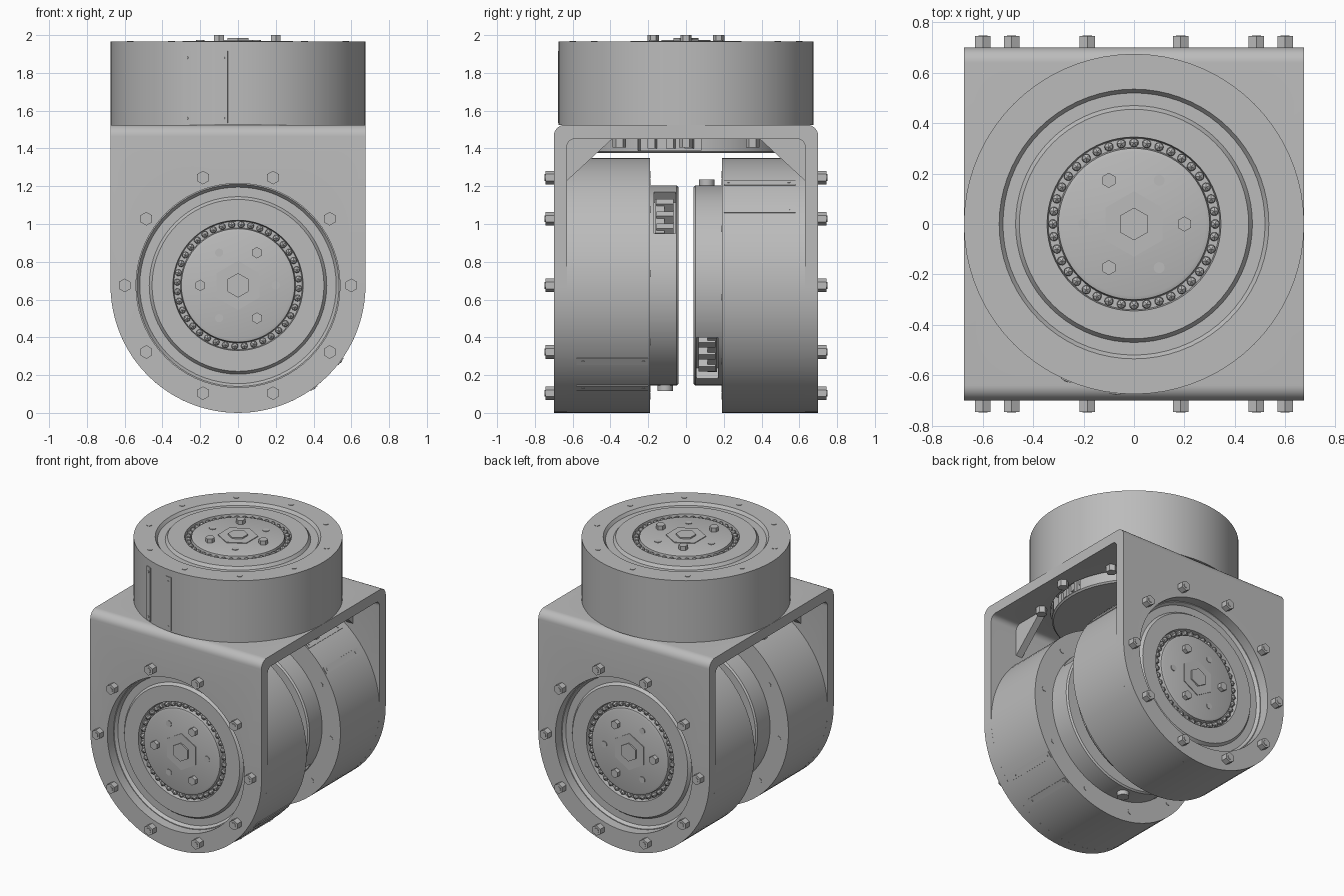
import bpy, bmesh, math
from mathutils import Matrix, Vector

if "Cube" in bpy.data.objects:
    bpy.data.objects.remove(bpy.data.objects["Cube"])

R, STEP_R, H = 0.675, 0.53, 0.44          # drum radius, rear step radius, drum height
AXIS_Z, DECK_Z, BOLT_R = 0.675, 1.525, 0.6
rad = math.radians
T, Rot = Matrix.Translation, Matrix.Rotation

grey = bpy.data.materials.new("machined_grey")
grey.use_nodes = True
grey.diffuse_color = (0.5, 0.5, 0.5, 1)
grey.node_tree.nodes["Principled BSDF"].inputs["Base Color"].default_value = (0.5, 0.5, 0.5, 1)


def make(name, bm):
    bmesh.ops.recalc_face_normals(bm, faces=bm.faces)
    mesh = bpy.data.meshes.new(name)
    bm.to_mesh(mesh)
    bm.free()
    mesh.materials.append(grey)
    ob = bpy.data.objects.new(name, mesh)
    bpy.context.collection.objects.link(ob)
    return ob


def smooth(ob):
    bpy.ops.object.select_all(action='DESELECT')
    ob.select_set(True)
    bpy.context.view_layer.objects.active = ob
    bpy.ops.object.shade_smooth_by_angle(angle=rad(30))
    return ob


def polar(angle, r, z):
    return Rot(rad(angle), 4, 'Z') @ T((r, 0, z))


def cyl(bm, r, depth, m, seg=24):
    bmesh.ops.create_cone(bm, cap_ends=True, segments=seg, radius1=r, radius2=r,
                          depth=depth, matrix=m)


def box(bm, size, m):
    bmesh.ops.create_cube(bm, size=1, matrix=m @ Matrix.Diagonal((*size, 1)))


def lathe(name, profile):
    bm = bmesh.new()
    vs = [bm.verts.new((r, 0, z)) for r, z in profile]
    es = [bm.edges.new(p) for p in zip(vs, vs[1:])]
    bmesh.ops.spin(bm, geom=vs + es, cent=(0, 0, 0), axis=(0, 0, 1),
                   angle=math.tau, steps=72, use_merge=True)
    bmesh.ops.remove_doubles(bm, verts=bm.verts, dist=0.0001)
    return make(name, bm)


def prism(name, points, depth, m):
    bm = bmesh.new()
    face = bm.faces.new([bm.verts.new((x, y, -depth / 2)) for x, y in points])
    out = bmesh.ops.extrude_face_region(bm, geom=[face])
    bmesh.ops.translate(bm, vec=(0, 0, depth),
                        verts=[v for v in out["geom"] if isinstance(v, bmesh.types.BMVert)])
    bm.transform(m)
    return make(name, bm)


def arc(cx, cy, r, a0, a1, n):
    return [(cx + r * math.cos(rad(a0 + (a1 - a0) * i / n)),
             cy + r * math.sin(rad(a0 + (a1 - a0) * i / n))) for i in range(n + 1)]


def boolean(ob, cutter, op='DIFFERENCE'):
    mod = ob.modifiers.new("cut", 'BOOLEAN')
    mod.object, mod.operation, mod.solver = cutter, op, 'EXACT'
    bpy.ops.object.select_all(action='DESELECT')
    ob.select_set(True)
    bpy.context.view_layer.objects.active = ob
    bpy.ops.object.modifier_apply(modifier=mod.name)
    bpy.data.objects.remove(cutter)


# --- One actuator, outer face towards local +z ---
parts = []

# Drum with sloped ring recess, bearing channel and raised rotor
parts.append(lathe("drum", [
    (0, 0), (R, 0), (R, H), (0.535, H), (0.52, H - 0.02), (0.47, H - 0.02), (0.455, H),
    (0.345, H), (0.34, H - 0.03), (0.305, H - 0.03), (0.3, H), (0.285, H + 0.005),
    (0, H + 0.005)]))

# Rear step with a notch for the connector
step = lathe("rear_step", [(0, -0.15), (STEP_R - 0.01, -0.15), (STEP_R, -0.14),
                           (STEP_R, 0.01), (0, 0.01)])
bm = bmesh.new()
box(bm, (0.2, 0.34, 0.115), polar(-10, 0.53, -0.0775))
boolean(step, make("notch_cutter", bm))
parts.append(step)

# Connector block with teeth inside the notch
bm = bmesh.new()
box(bm, (0.06, 0.28, 0.05), polar(-10, 0.45, -0.05))
for i in (-1, 0, 1):
    box(bm, (0.07, 0.04, 0.09), polar(-10, 0.46, -0.08) @ T((0, i * 0.1, 0)))
parts.append(make("connector", bm))

# Cable knob on the step
bm = bmesh.new()
cyl(bm, 0.04, 0.08, polar(210, 0.52, -0.08) @ Rot(rad(90), 4, 'Y'))
parts.append(make("cable_knob", bm))

# Pair of rails on the drum side, with small rivets
bm = bmesh.new()
for off in (-0.1, 0.1):
    rail = polar(255, R - 0.008, 0.2) @ Rot(rad(off / R * 57.3), 4, 'Z')
    rail = Rot(rad(255 + math.degrees(off / R)), 4, 'Z') @ T((R - 0.008, 0, 0.2))
    box(bm, (0.024, 0.045, 0.38), rail)
    for z in (-0.165, 0.155):
        cyl(bm, 0.008, 0.03, rail @ T((0, 0, z)) @ Rot(rad(90), 4, 'Y'), 10)
parts.append(make("side_rails", bm))

# Bearing balls
bm = bmesh.new()
for i in range(40):
    bmesh.ops.create_icosphere(bm, subdivisions=1, radius=0.02,
                               matrix=polar(i * 9, 0.322, H - 0.02))
parts.append(make("bearing_balls", bm))

# Rotor studs, small screws, hub plate and hub nut
bm = bmesh.new()
for a in (0, 120, 240):
    cyl(bm, 0.03, 0.05, polar(a, 0.2, H + 0.01), 6)
    cyl(bm, 0.022, 0.012, polar(a + 60, 0.2, H + 0.003), 12)
cyl(bm, 0.13, 0.012, T((0, 0, H + 0.004)), 6)
cyl(bm, 0.065, 0.03, T((0, 0, H + 0.005)), 6)
parts.append(make("rotor_fasteners", bm))

# Rim screws on both end faces of the drum
bm = bmesh.new()
for i in range(10):
    for z in (0, H):
        cyl(bm, 0.018, 0.006, polar(18 + 36 * i, BOLT_R, z), 12)
parts.append(make("rim_screws", bm))

# Place the three actuators: top, front, back
x_axis = Vector((math.cos(rad(60)), 0, math.sin(rad(60))))
z_axis = Vector((0, -1, 0))
front = Matrix((x_axis, z_axis.cross(x_axis), z_axis)).transposed().to_4x4()
front = T((0, -0.19, AXIS_Z)) @ front
back = T((0, 0, AXIS_Z)) @ Rot(rad(180), 4, 'X') @ T((0, 0, -AXIS_Z)) @ front
for ob in parts:
    smooth(ob)
    base = ob.name
    for place, m in (("front", front), ("back", back)):
        twin = bpy.data.objects.new(f"{place}_{base}", ob.data)
        bpy.context.collection.objects.link(twin)
        twin.matrix_world = m
    ob.name = f"top_{base}"
    ob.matrix_world = T((0, 0, DECK_Z))

# --- Bracket: bent plate trimmed to rounded cheeks, with three bores ---
to_side = Matrix(((0, 0, 1, 0), (1, 0, 0, 0), (0, 1, 0, 0), (0, 0, 0, 1)))
to_front = Rot(rad(90), 4, 'X')
out_r, in_r, out_y, in_y, in_z = 0.06, 0.04, 0.7, 0.63, 1.45
bend = [(out_y, -0.1)] + arc(out_y - out_r, DECK_Z - out_r, out_r, 0, 90, 8)
bend += arc(out_r - out_y, DECK_Z - out_r, out_r, 90, 180, 8) + [(-out_y, -0.1), (-in_y, -0.1)]
bend += arc(in_r - in_y, in_z - in_r, in_r, 180, 90, 6)
bend += arc(in_y - in_r, in_z - in_r, in_r, 90, 0, 6) + [(in_y, -0.1)]
bracket = prism("bracket", bend, 1.5, to_side)
outline = arc(0, AXIS_Z, R, 180, 360, 48) + [(R, 1.6), (-R, 1.6)]
boolean(bracket, prism("outline_cutter", outline, 1.6, to_front), 'INTERSECT')
for m, depth in ((T((0, 0, AXIS_Z)) @ to_front, 2), (T((0, 0, DECK_Z)), 0.4)):
    bm = bmesh.new()
    cyl(bm, 0.54, depth, m, 72)
    boolean(bracket, make("bore_cutter", bm))
smooth(bracket)

# Corner gussets under the deck
for sx, side in ((1, "left"), (-1, "right")):
    for sy, end in ((1, "back"), (-1, "front")):
        tri = [(sy * 0.64, 1.22), (sy * 0.64, 1.46), (sy * 0.38, 1.46)]
        prism(f"{side}_{end}_gusset", tri, 0.05, T((sx * 0.44, 0, 0)) @ to_side)

# Hex bolts on both cheeks and under the deck
bm = bmesh.new()
for i in range(10):
    a = rad(36 * i)
    x, h = BOLT_R * math.cos(a), BOLT_R * math.sin(a)
    for sy in (-1, 1):
        m = T((x, sy * 0.72, AXIS_Z + h)) @ to_front
        cyl(bm, 0.036, 0.05, m, 6)
        cyl(bm, 0.018, 0.056, m, 12)
    if abs(h) < 0.5:
        cyl(bm, 0.036, 0.05, T((x, h, 1.43)), 6)
smooth(make("hex_bolts", bm))
